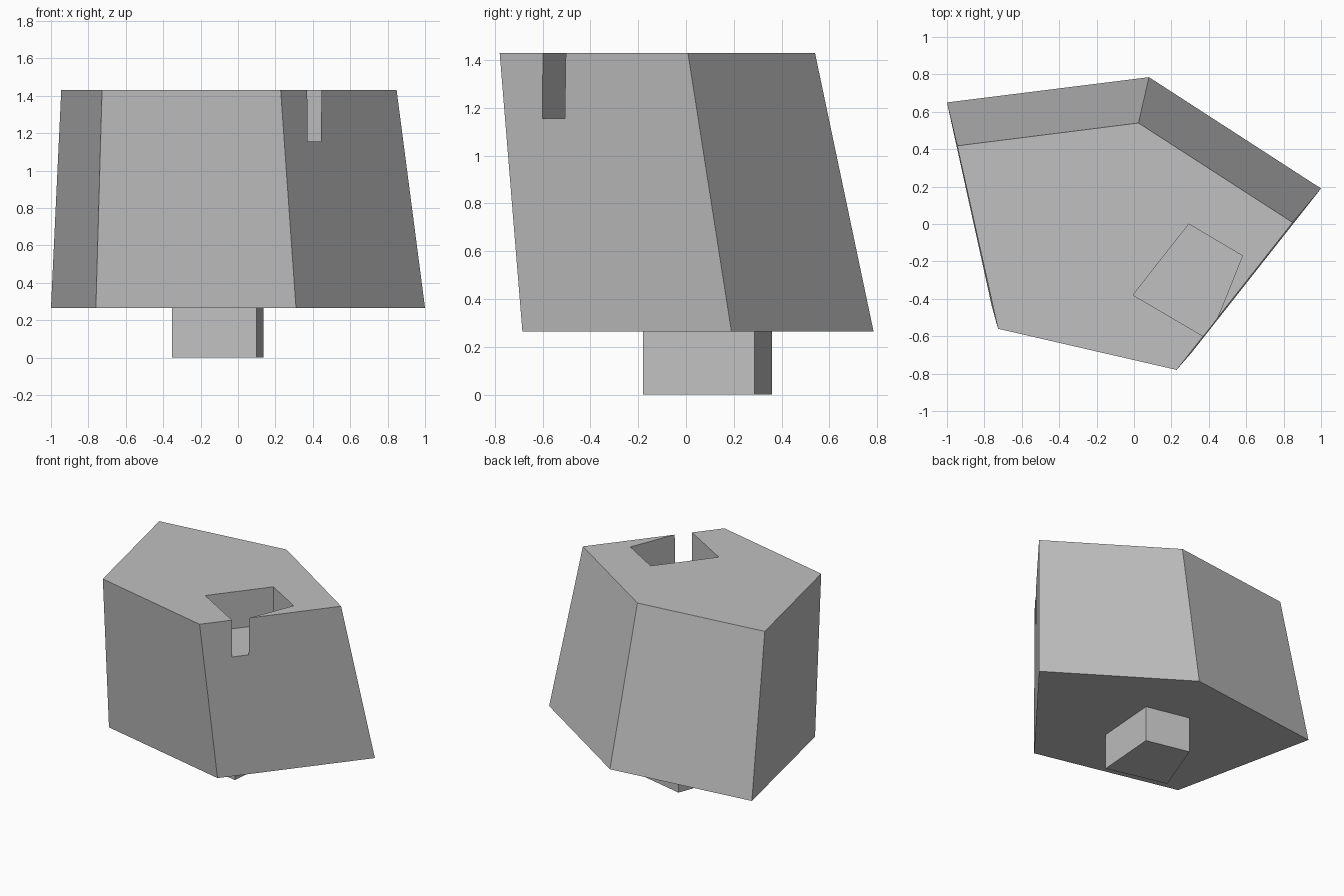
import bpy
import bmesh
from mathutils import Matrix, Vector

if "Cube" in bpy.data.objects:
    bpy.data.objects.remove(bpy.data.objects["Cube"])

grey = bpy.data.materials.new("plain_grey")
grey.use_nodes = True
colour = (0.53, 0.53, 0.53, 1.0)
grey.diffuse_color = colour
grey.node_tree.nodes["Principled BSDF"].inputs["Base Color"].default_value = colour


def loft(name, lower, upper, z0, z1):
    """Flat-faced solid between two matching outlines."""
    bm = bmesh.new()
    low = [bm.verts.new((x, y, z0)) for x, y in lower]
    high = [bm.verts.new((x, y, z1)) for x, y in upper]
    bm.faces.new(low)
    bm.faces.new(high)
    n = len(low)
    for i in range(n):
        j = (i + 1) % n
        bm.faces.new((low[i], low[j], high[j], high[i]))
    bmesh.ops.recalc_face_normals(bm, faces=bm.faces)
    mesh = bpy.data.meshes.new(name)
    bm.to_mesh(mesh)
    bm.free()
    mesh.materials.append(grey)
    obj = bpy.data.objects.new(name, mesh)
    bpy.context.collection.objects.link(obj)
    return obj


base_z, floor_z, top_z = 0.265, 1.155, 1.43

# Leaning, tapered five-sided body
bottom = [(-1.0, 0.65), (-0.76, -0.44), (0.31, -0.685), (1.0, 0.19), (0.08, 0.785)]
top = [(-0.945, 0.418), (-0.727, -0.56), (0.228, -0.78), (0.848, 0.008), (0.024, 0.54)]
body = loft("body", bottom, top, base_z, top_z)

# Four-sided peg under the body
peg_outline = [(-0.353, -0.07), (0.10, -0.18), (0.135, 0.287), (-0.19, 0.36)]
peg = loft("peg", peg_outline, peg_outline, 0, base_z)

# Matching socket in the top, breaking out through the front right side
socket_outline = [(-0.005, -0.38), (0.40, -0.617), (0.58, -0.17), (0.293, 0.0)]
cutter = loft("socket_cutter", socket_outline, socket_outline, floor_z, top_z + 0.2)
cutter.hide_render = True
cutter.hide_viewport = True

cut = body.modifiers.new("socket", "BOOLEAN")
cut.operation = "DIFFERENCE"
cut.solver = "EXACT"
cut.object = cutter
